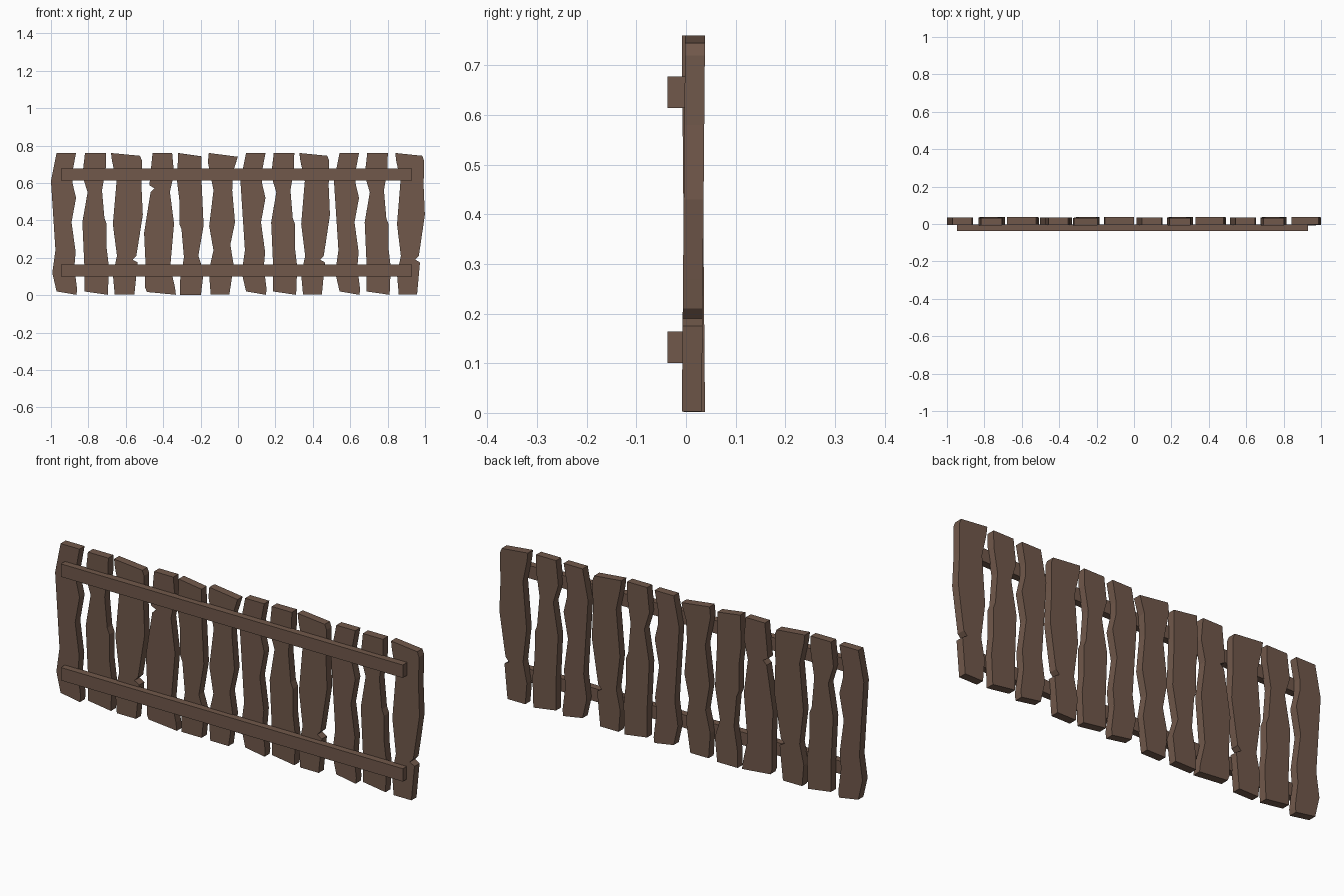
import bpy, bmesh, math
from mathutils import Matrix

if "Cube" in bpy.data.objects:
    bpy.data.objects.remove(bpy.data.objects["Cube"])

wood = bpy.data.materials.new("weathered brown wood")
wood.diffuse_color = (0.165, 0.099, 0.07, 1)
wood.use_nodes = True
wood.node_tree.nodes["Principled BSDF"].inputs["Base Color"].default_value = wood.diffuse_color

H = 0.76
# Rough-cut plank outlines (x from plank centre, z)
A = [(-.04, .02), (-.063, .12), (-.046, .24), (-.07, .61), (-.04, .76), (.064, .76),
     (.045, .66), (.045, .60), (.064, .52), (.04, .39), (.062, .23), (.055, .15),
     (.07, .03), (.066, .002)]
B = [(-.06, .02), (-.06, .17), (-.07, .39), (-.042, .55), (-.07, .64), (-.056, .76),
     (.056, .76), (.055, .68), (.035, .56), (.048, .41), (.06, .38), (.06, .25),
     (.072, .15), (.066, .002)]
C = [(-.065, .003), (-.075, .11), (-.053, .21), (-.075, .38), (-.055, .61), (-.08, .72),
     (-.085, .76), (.07, .745), (.08, .72), (.078, .58), (.085, .43), (.06, .27),
     (.05, .21), (.03, .19), (.057, .175), (.04, .003)]
D = [(-.06, .004), (-.07, .13), (-.045, .24), (-.068, .37), (-.045, .56), (-.075, .71),
     (-.07, .76), (.085, .74), (.06, .66), (.055, .56), (.07, .39), (.045, .27),
     (.063, .16), (.04, .004)]


def finish(name, bm):
    bmesh.ops.recalc_face_normals(bm, faces=bm.faces)
    me = bpy.data.meshes.new(name)
    bm.to_mesh(me)
    bm.free()
    me.materials.append(wood)
    ob = bpy.data.objects.new(name, me)
    bpy.context.collection.objects.link(ob)


def plank(i, outline, x, scale=1, turned=False, lean=0):
    bm = bmesh.new()
    s = -1 if turned else 1
    pts = [(s * px * scale, (H - pz + .002) if turned else pz) for px, pz in outline]
    f = bm.faces.new([bm.verts.new((px, -.02, pz - H / 2)) for px, pz in pts])
    ext = bmesh.ops.extrude_face_region(bm, geom=[f])
    bmesh.ops.translate(bm, vec=(0, .04, 0),
                        verts=[v for v in ext["geom"] if isinstance(v, bmesh.types.BMVert)])
    m = Matrix.Translation((x, .015, H / 2)) @ Matrix.Rotation(math.radians(lean), 4, "X")
    bmesh.ops.transform(bm, matrix=m, verts=bm.verts)
    finish(f"plank_{i:02d}", bm)


# Twelve planks, some turned upside down
layout = [(A, -.93, 1, False), (B, -.762, 1, False), (C, -.594, 1, False),
          (C, -.417, 1, True), (B, -.254, 1, True), (D, -.086, 1, False),
          (A, .083, 1, False), (B, .246, .98, False), (C, .41, .96, False),
          (A, .583, 1, False), (B, .746, .98, False), (C, .92, .93, False)]
for i, (o, x, sc, t) in enumerate(layout):
    plank(i + 1, o, x, sc, t, (0, .5, -.5)[i % 3])

# Two front rails
for name, z in (("lower_rail", .132), ("upper_rail", .646)):
    bm = bmesh.new()
    bmesh.ops.create_cube(bm, size=1, matrix=Matrix.Translation((-.008, -.0195, z))
                          @ Matrix.Diagonal((1.876, .035, .064, 1)))
    finish(name, bm)
